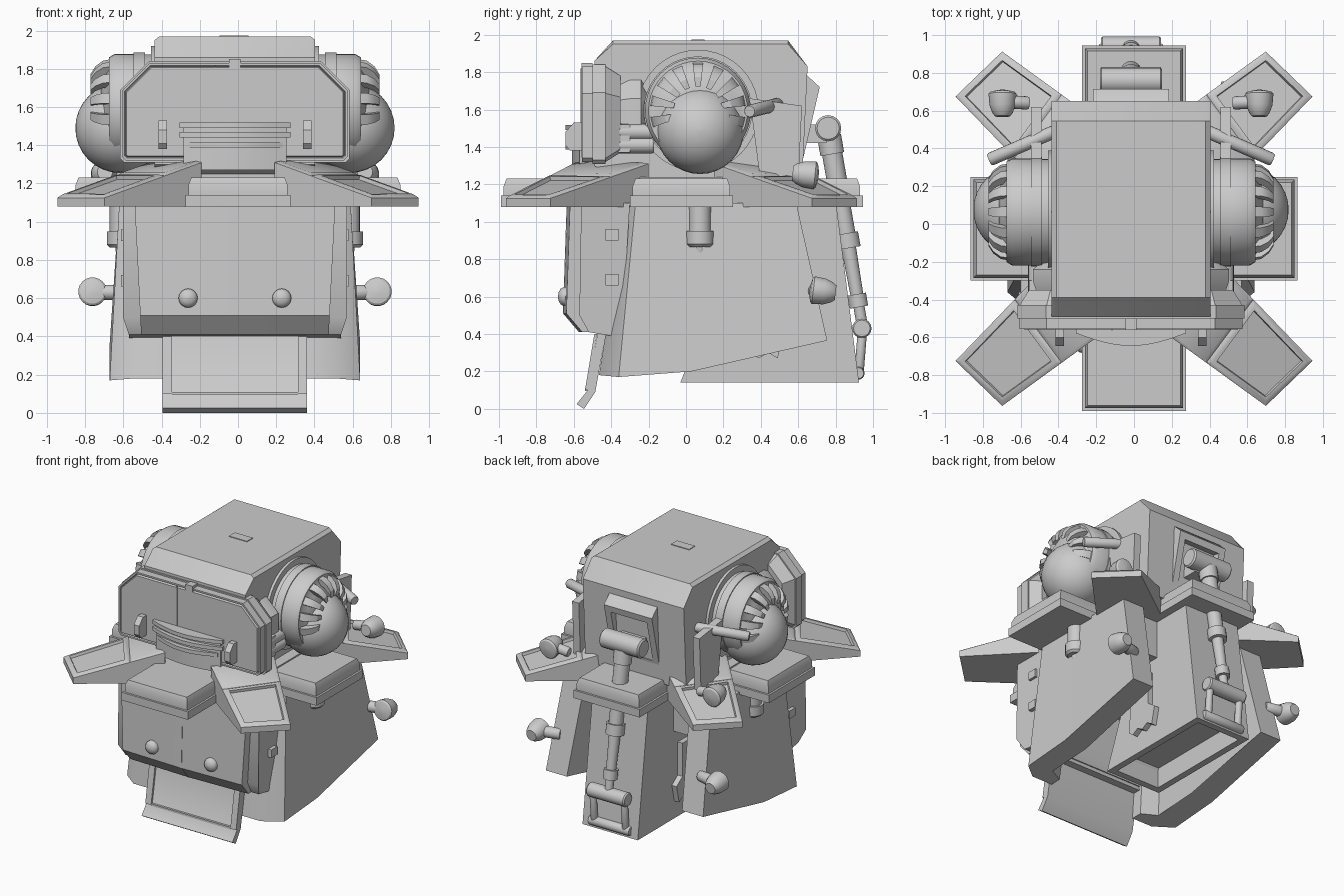
import bpy, bmesh, math
from mathutils import Vector

if "Cube" in bpy.data.objects:
    bpy.data.objects.remove(bpy.data.objects["Cube"])

CX = -0.016          # body sits slightly left of the petal ring
made = []


def loft(name, rings, mir="", loc=(CX, 0, 0), inset=None):
    """Skin closed rings of points, cap both ends, optionally inset the main face in a direction."""
    bm = bmesh.new()
    rs = [[bm.verts.new(p) for p in r] for r in rings]
    n = len(rs[0])
    for a, b in zip(rs, rs[1:]):
        for i in range(n):
            bm.faces.new((a[i], a[(i + 1) % n], b[(i + 1) % n], b[i]))
    bm.faces.new(rs[0])
    bm.faces.new(rs[-1])
    bmesh.ops.recalc_face_normals(bm, faces=bm.faces)
    if inset:
        direction, steps = inset
        bm.normal_update()
        face = max(bm.faces, key=lambda f: (f.normal.dot(Vector(direction)) > 0.8) * f.calc_area())
        for t, d in steps:
            bmesh.ops.inset_region(bm, faces=[face], thickness=t, depth=d, use_even_offset=True)
    me = bpy.data.meshes.new(name)
    bm.to_mesh(me)
    bm.free()
    ob = bpy.data.objects.new(name, me)
    bpy.context.collection.objects.link(ob)
    ob.location = loc
    if mir:
        m = ob.modifiers.new("Mirror", "MIRROR")
        m.use_axis = ("x" in mir, "y" in mir, False)
        m.use_mirror_merge = False
    made.append(ob)
    return ob


def box(name, x0, x1, y0, y1, z0, z1, **k):
    q = [(x0, y0), (x1, y0), (x1, y1), (x0, y1)]
    return loft(name, [[(x, y, z) for x, y in q] for z in (z0, z1)], **k)


def side_prism(name, prof, x0, x1, **k):
    """Extrude a y-z profile along x."""
    return loft(name, [[(x, y, z) for y, z in prof] for x in (x0, x1)], **k)


def turned(name, p, axis, prof, seg=24, **k):
    """Turn (distance, radius) pairs about an axis starting at p."""
    p, a = Vector(p), Vector(axis).normalized()
    u = a.orthogonal().normalized()
    v = a.cross(u)
    ang = [2 * math.pi * i / seg for i in range(seg)]
    return loft(name, [[p + a * d + (u * math.cos(t) + v * math.sin(t)) * r for t in ang]
                       for d, r in prof], **k)


def rod(name, p0, p1, r, **k):
    d = Vector(p1) - Vector(p0)
    return turned(name, p0, d, [(0, r * .85), (.01, r), (d.length - .01, r), (d.length, r * .85)], 16, **k)


def smooth(objs, degrees):
    bpy.ops.object.select_all(action='DESELECT')
    for ob in objs:
        ob.select_set(True)
    bpy.context.view_layer.objects.active = objs[0]
    bpy.ops.object.shade_smooth_by_angle(angle=math.radians(degrees))


# hood
hood = [(-.49, 1.3), (-.49, 1.86), (-.39, 1.97), (.545, 1.97), (.65, 1.83), (.62, 1.2), (-.35, 1.2)]
mid = [(y, min(z, 1.95)) for y, z in hood]
hood_ob = loft("hood", [[(x, y, z) for y, z in (mid if abs(x) > .4 else hood)] for x in (-.42, -.395, .395, .42)])
box("hood_top_tab", -.08, .07, .03, .1, 1.96, 1.975)
side_prism("rear_window_frame", [(.6, 1.8), (.65, 1.78), (.715, 1.72), (.62, 1.31), (.55, 1.3)],
           -.2, .2, inset=((0, 1, -.2), [(.05, 0), (.0, -.06)]))
box("inner_core", -.4, .4, -.42, .5, .8, 1.3)
box("neck_collar", -.5, .5, -.42, .5, 1.1, 1.24)

# side drums with eyeballs and ribs
turned("side_drum", (0, .064, 1.594), (1, 0, 0),
       [(.3, .36), (.41, .36), (.41, .325), (.44, .325), (.44, .28), (.47, .28), (.47, .29), (.53, .29),
        (.53, .283), (.63, .283), (.66, .265), (.66, .235), (.68, .2), (.70, .12)], 40, mir="x")
turned("eye_ball", (.6, .075, 1.49), (1, 0, 0),
       [(-.235 * math.cos(math.pi * i / 16), max(.002, .235 * math.sin(math.pi * i / 16))) for i in range(17)],
       32, mir="x")
for k in range(9):
    c = math.radians(26 * k - 104)
    loft("drum_rib", [[(x, .064 + q * math.sin(t), 1.594 + q * math.cos(t))
                       for q, t in ((r, c - .11), (r, c + .11), (r - .05, c + .11), (r - .05, c - .11))]
                      for x, r in ((.62, .262), (.69, .25), (.73, .22), (.755, .18))], mir="x")


# face plate: stacked chamfered layers
def octagon(y, s):
    h = [(.6 - s, 1.33 + s), (.58 - s, 1.31 + s), (-.58 + s, 1.31 + s), (-.6 + s, 1.33 + s),
         (-.6 + s, 1.69 - s * .4), (-.45 + s * .4, 1.84 - s), (.45 - s * .4, 1.84 - s), (.6 - s, 1.69 - s * .4)]
    return [(x, y, z) for x, z in h]


loft("face_plate", [octagon(y, s) for y, s in ((-.35, .06), (-.43, .01), (-.43, 0), (-.5, 0), (-.5, .01), (-.555, .01))],
     inset=((0, -1, 0), [(.012, 0), (.006, -.012), (.006, .016)]))
loft("face_back_frame", [octagon(y, s) for y, s in ((-.2, .13), (-.24, .08), (-.3, .08), (-.36, .1))])
box("face_seam", -.104, -.098, -.563, -.54, 1.52, 1.82)
box("face_top_clip", -.03, .03, -.56, -.5, 1.8, 1.85)


# grille bars in front of the face plate
def arc_bar(name, half, z0, z1, bulge, base):
    loft(name, [[(x, base - bulge * math.cos(x / half * 1.4), z) if f else (x, base + .04, z)
                 for f, z in ((1, z0), (1, z1), (0, z1), (0, z0))]
                for x in [half * (i / 6 - 1) for i in range(13)]])


arc_bar("grille_back", .27, 1.27, 1.5, .05, -.56)
for z, w in ((1.385, .25), (1.44, .29), (1.49, .29)):
    arc_bar("grille_bar", w, z, z + .028, .08, -.565)
side_prism("grille_bracket", [(-.55, 1.38), (-.62, 1.38), (-.645, 1.41), (-.645, 1.48), (-.6, 1.53), (-.55, 1.53)],
           .355, .4, mir="x")
for z in (1.41, 1.48):
    rod("face_hinge_arm", (.5, -.4, z), (.5, -.17, z), .045, mir="x")
box("face_hinge_block", .46, .54, -.4, -.3, 1.37, 1.52, mir="x")


# petal ring: four pads and four sloped wings
def pad(name, x0, x1, y0, y1, **k):
    loft(name, [[(x0 + s, y0 + s, z), (x1 - s, y0 + s, z), (x1 - s, y1 - s, z), (x0 + s, y1 - s, z)]
                for z, s in ((1.08, 0), (1.14, 0), (1.14, .015), (1.19, .015), (1.23, .03))], **k)


pad("front_pad", -.275, .275, -.99, -.4, loc=(0, 0, 0))
pad("rear_pad", -.275, .275, .4, .945, loc=(0, 0, 0))
pad("side_pad", .38, .865, -.3, .25, mir="x", loc=(0, 0, 0))
A, B, C, D = (Vector(p) for p in ((.945, .70), (.698, .938), (.19, .57), (.44, .175)))


def wing(name, t0, t1, lift, inset):
    """Slice of a petal wing between two fractions of its length."""
    q = [(A.lerp(D, t0), t0), (B.lerp(C, t0), t0), (B.lerp(C, t1), t1), (A.lerp(D, t1), t1)]
    loft(name, [[(p.x, p.y, 1.08) for p, t in q], [(p.x, p.y, 1.125 + lift + .185 * t) for p, t in q]],
         mir="xy", loc=(0, -.025, 0), inset=inset)


wing("petal_wing_outer", 0, .62, 0, ((0, 0, 1), [(.02, .012), (.018, 0), (.004, -.02)]))
wing("petal_wing_inner", .62, 1, 0, ((0, 0, 1), [(.02, .012)]))

# side skirts: thick, chamfered at the front, bottom edge rising to the rear
plan = [(.655, -.36, .17), (.53, -.465, .18), (.36, -.465, .18), (.36, -.38, .18), (.47, -.32, .18), (.47, .03, .2),
        (.48, .755, .365), (.655, .755, .365), (.655, .03, .2)]
top = [-.27, -.32, -.32, -.26, -.22, .03, .59, .59, .03]
loft("side_skirt", [list(plan), [(x - .05, y, 1.1) for (x, _, _), y in zip(plan, top)]], mir="x")

# front chest armour with side panels, seam and bolts
chest = [(-.42, 1.1), (-.635, 1.1), (-.655, .51), (-.57, .41), (-.42, .41)]
loft("chest_armour", [[(s * (.49 + .05 * (z - .4)), y + (0 if s == 0 else .015), z) for y, z in chest]
                      for s in (-1, 0, 1)])
side_prism("chest_seam", [(y - .003, z) for y, z in chest], -.005, .005)
side = [(-.3, 1.1), (-.56, 1.1), (-.57, .5), (-.52, .41), (-.37, .385), (-.34, .45)]
loft("chest_side_panel", [[(s * (.585 - (.03 if z < .47 else 0)), y, z) for y, z in side] for s in (-1, 1)])
for z in (.66, .9):
    box("chest_side_block", .56, .595, -.43, -.36, z, z + .06, mir="x")
turned("chest_bolt", (.245, -.635, .6), (0, -1, 0), [(0, .05), (.02, .05), (.035, .042), (.045, .025), (.05, .003)],
       16, mir="x")

# bent front flap with side rims
flap = [(-.46, .45), (-.475, .39), (-.525, .1), (-.585, .025), (-.545, 0), (-.485, .09), (-.42, .45)]
side_prism("front_flap", flap, -.378, .378)
side_prism("flap_rim", [(-.475, .4), (-.49, .4), (-.54, .1), (-.52, .1)], .33, .378, mir="x")
box("flap_ridge", -.33, .33, -.54, -.51, .095, .11)
box("flap_hinge", -.36, .36, -.46, -.38, .36, .46)

# rear leg, open underneath, with toothed side plates
side_prism("rear_leg", [(-.03, .14), (.925, .14), (.80, 1.12), (.35, 1.12)], -.23, .23,
           inset=((0, 0, -1), [(.05, 0), (0, -.15)]))
teeth = [(.28, .7), (.25, .3)] + [(.29 + .05 * i, .27 + .03 * (i % 2)) for i in range(5)] + [(.52, .4), (.45, .45), (.45, .7)]
side_prism("toothed_plate", teeth, .22, .27, mir="x")

# rear piston
rod("piston_top_pin", (-.165, .76, 1.5), (.165, .76, 1.5), .07)
turned("piston", (0, .765, 1.46), (0, .18, -1.03),
       [(0, .065), (.1, .065), (.1, .055), (.38, .055), (.38, .05), (.53, .05), (.53, .065), (.61, .065),
        (.61, .04), (.86, .035), (.86, .05), (.93, .05), (.93, .03), (1.04, .03)], 20)
box("piston_mount", -.1, .1, .58, .75, 1.42, 1.52)
rod("piston_bottom_pin", (-.16, .94, .43), (.16, .94, .43), .052)
rod("foot_bar", (-.17, .92, .19), (.17, .92, .19), .035)
for x in (-.13, .13):
    rod("foot_link", (x, .945, .44), (x, .925, .19), .025)

# rear fins with slanted rods
side_prism("rear_fin", [(.34, 1.66), (.62, 1.62), (.6, 1.2), (.4, 1.2)], .475, .53, mir="x")
rod("fin_rod", (.38, .5, 1.63), (.75, .34, 1.59), .035, mir="x")

# hanging probes beneath the side pads
turned("probe", (.595, .075, 1.1), (0, 0, -1),
       [(0, .06), (.15, .06), (.15, .075), (.22, .075), (.235, .06), (.235, .03), (.25, .03), (.35, .002)], 16, mir="x")

# lamps on skirts and rear wings
bell = [(0, .04), (.02, .055), (.06, .07), (.12, .075), (.13, .065), (.14, .02)]
turned("skirt_lamp", (.745, .8, .62), (0, -1, .12), bell, 20, mir="x")
rod("lamp_arm", (.58, .68, .63), (.74, .72, .63), .04, mir="x")
turned("wing_lamp", (.68, .57, 1.26), (0, 1, -.1), bell, 20, mir="x")
rod("wing_lamp_arm", (.54, .64, 1.24), (.69, .65, 1.26), .035, mir="x")

# smooth round parts, keep hard edges; the hood is soft over its chamfers
smooth(made, 32)
smooth([hood_ob], 60)
